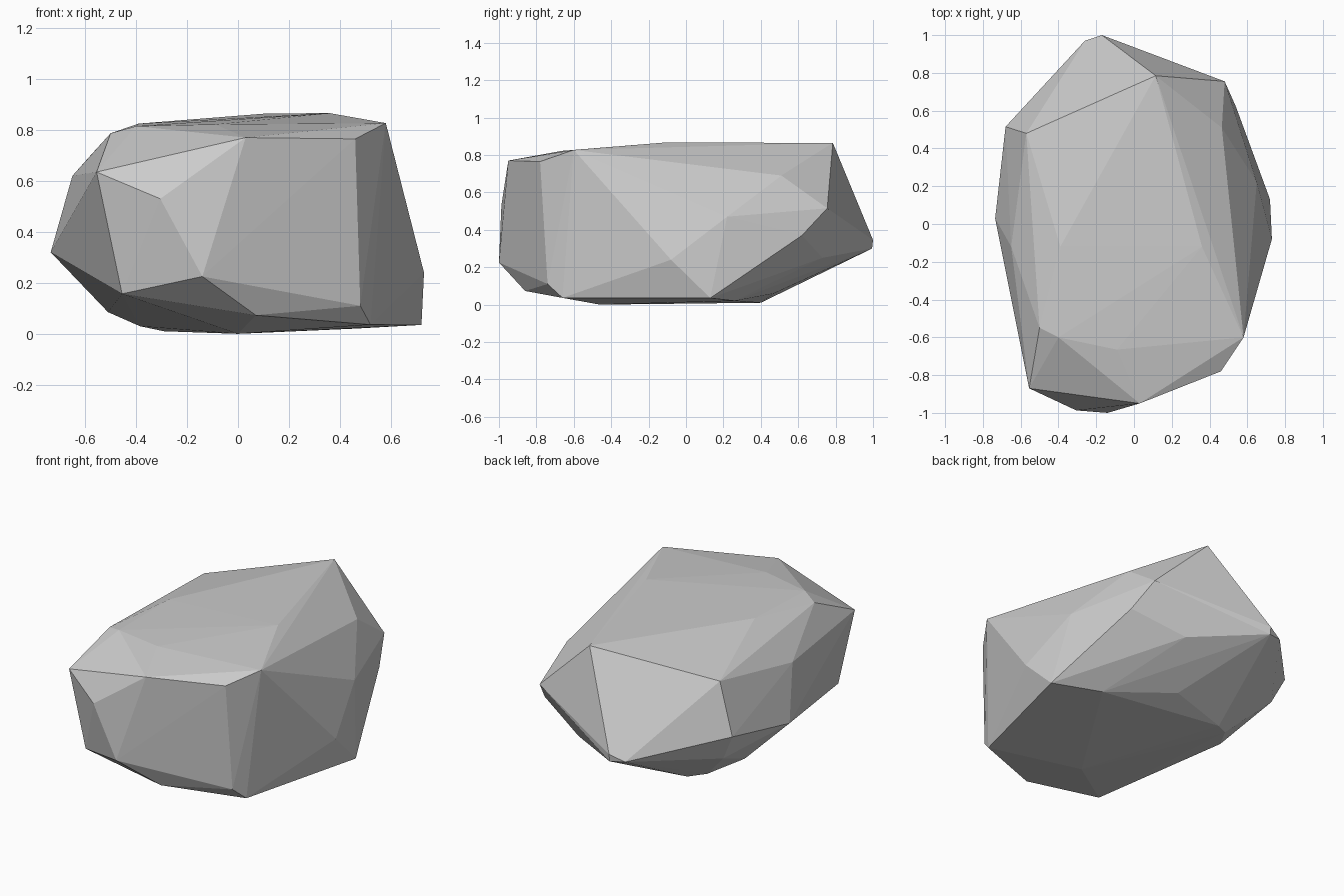
import bpy, bmesh

# Corner points of the faceted boulder, grouped by region
front = [(-.555, -.87, .635), (-.305, -.987, .53), (-.14, -1, .225), (.03, -.95, .77),
         (.46, -.78, .765), (.48, -.74, .11), (.07, -.86, .073), (-.455, -.85, .157)]
crown = [(.58, -.6, .827), (-.5, -.55, .787), (-.4, -.6, .815), (-.09, -.665, .822),
         (-.39, -.12, .825), (.36, -.12, .866), (.115, .785, .865), (-.57, .48, .71)]
right = [(.73, -.08, .24), (.72, .13, .035), (.65, .22, .47), (.465, .51, .69),
         (.54, .62, .37), (.48, .755, .515)]
left = [(-.735, .03, .32), (-.65, -.12, .62), (-.68, .515, .405), (-.6, .49, .24)]
back = [(-.17, 1, .345), (-.17, .995, .3), (-.26, .97, .31), (.23, .73, .25)]
base = [(.52, -.66, .036), (0, -.46, 0), (-.29, .4, .01), (-.385, .34, .03),
        (-.51, .15, .085), (.07, .47, .06), (.45, .26, .02)]

# Wrap the corners in a convex skin
bm = bmesh.new()
for region in (front, crown, right, left, back, base):
    for p in region:
        bm.verts.new(p)
bmesh.ops.convex_hull(bm, input=bm.verts[:])
bmesh.ops.delete(bm, geom=[v for v in bm.verts if not v.link_faces], context='VERTS')
bmesh.ops.recalc_face_normals(bm, faces=bm.faces[:])

# Flat-shaded boulder object
mesh = bpy.data.meshes.new("boulder")
bm.to_mesh(mesh)
bm.free()
boulder = bpy.data.objects.new("boulder", mesh)
bpy.context.collection.objects.link(boulder)
